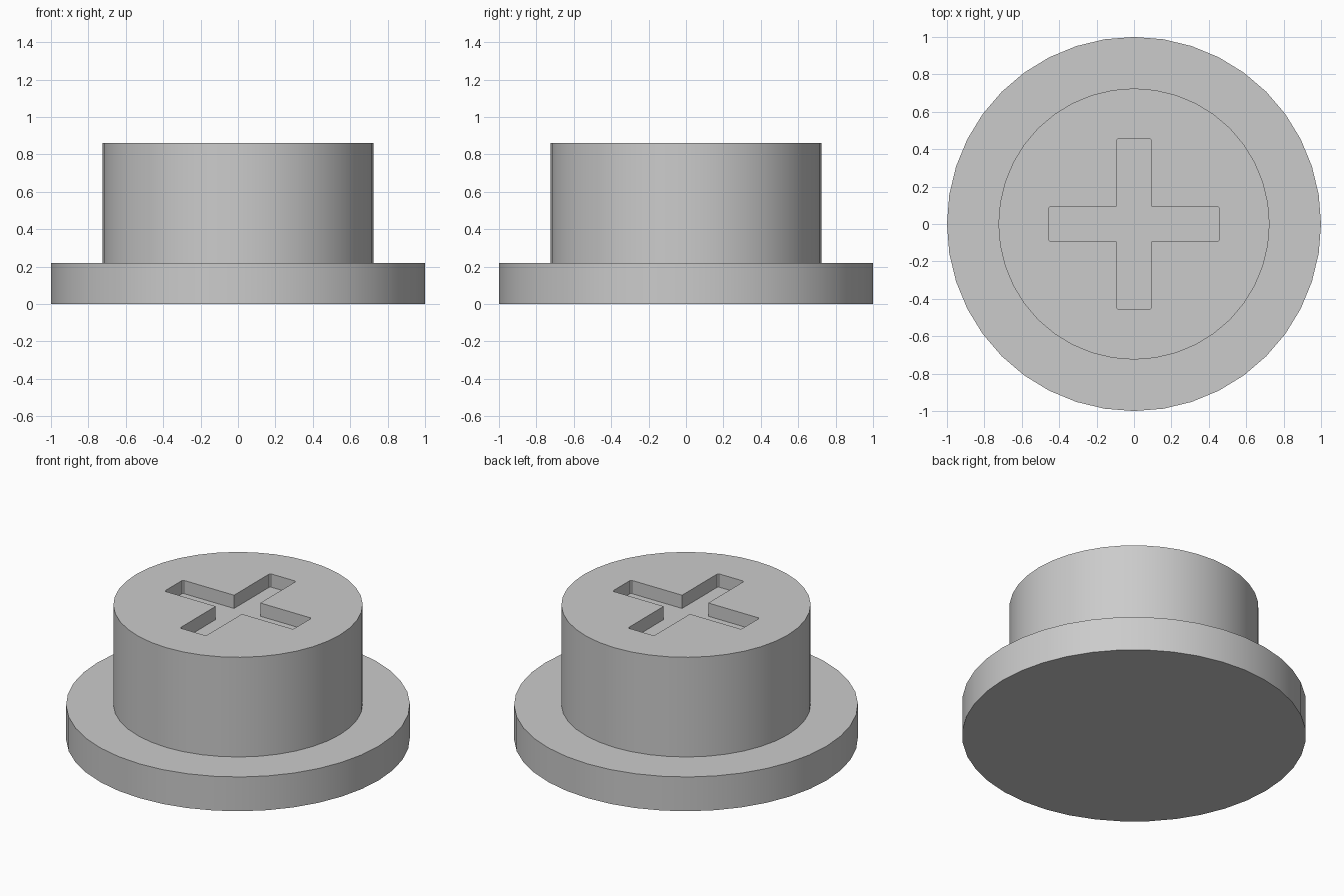
import bpy, bmesh, math

cube = bpy.data.objects.get("Cube")
if cube:
    bpy.data.objects.remove(cube, do_unlink=True)

SIDES = 40
FLANGE_R, FLANGE_H = 1.0, 0.22
BOSS_R, TOP = 0.725, 0.86
ARM, HALF, DEPTH = 0.457, 0.093, 0.085

grey = bpy.data.materials.new("plain grey")
grey.use_nodes = True
colour = (0.6, 0.6, 0.6, 1)
grey.diffuse_color = colour
grey.node_tree.nodes["Principled BSDF"].inputs["Base Color"].default_value = colour


def make_object(name, bm):
    bmesh.ops.recalc_face_normals(bm, faces=bm.faces)
    mesh = bpy.data.meshes.new(name)
    bm.to_mesh(mesh)
    bm.free()
    mesh.materials.append(grey)
    obj = bpy.data.objects.new(name, mesh)
    bpy.context.collection.objects.link(obj)
    return obj


def ring(bm, radius, z):
    angles = [math.tau * i / SIDES for i in range(SIDES)]
    return [bm.verts.new((radius * math.cos(a), radius * math.sin(a), z)) for a in angles]


# Flanged plug: wide base disc stepping up to a narrower round boss
bm = bmesh.new()
steps = [(FLANGE_R, 0), (FLANGE_R, FLANGE_H), (BOSS_R, FLANGE_H), (BOSS_R, TOP)]
rings = [ring(bm, r, z) for r, z in steps]
for low, high in zip(rings, rings[1:]):
    for i in range(SIDES):
        j = (i + 1) % SIDES
        bm.faces.new((low[i], low[j], high[j], high[i]))
bm.faces.new(rings[0])
bm.faces.new(rings[-1])
plug = make_object("flanged_plug", bm)

# Cross-shaped cutter: one arm outline turned four times, tips slightly eased
bm = bmesh.new()
outline = []
ease = 0.008
arm = [(HALF, -HALF), (ARM - ease, -HALF), (ARM, ease - HALF),
       (ARM, HALF - ease), (ARM - ease, HALF)]
for turn in range(4):
    c, s = [(1, 0), (0, 1), (-1, 0), (0, -1)][turn]
    outline += [bm.verts.new((x * c - y * s, x * s + y * c, TOP - DEPTH)) for x, y in arm]
base = bm.faces.new(outline)
top = bmesh.ops.extrude_face_region(bm, geom=[base])["geom"]
bmesh.ops.translate(bm, vec=(0, 0, 2 * DEPTH),
                    verts=[v for v in top if isinstance(v, bmesh.types.BMVert)])
cutter = make_object("cross_cutter", bm)
cutter.hide_render = True

# Sink the cross recess into the top of the boss
cut = plug.modifiers.new("cross recess", "BOOLEAN")
cut.operation = "DIFFERENCE"
cut.solver = "EXACT"
cut.object = cutter
bpy.ops.object.select_all(action="DESELECT")
bpy.context.view_layer.objects.active = plug
plug.select_set(True)
bpy.ops.object.modifier_apply(modifier=cut.name)
bpy.data.objects.remove(cutter, do_unlink=True)

# Smooth round walls with crisp rims
bpy.ops.object.shade_smooth_by_angle(angle=math.radians(30))
